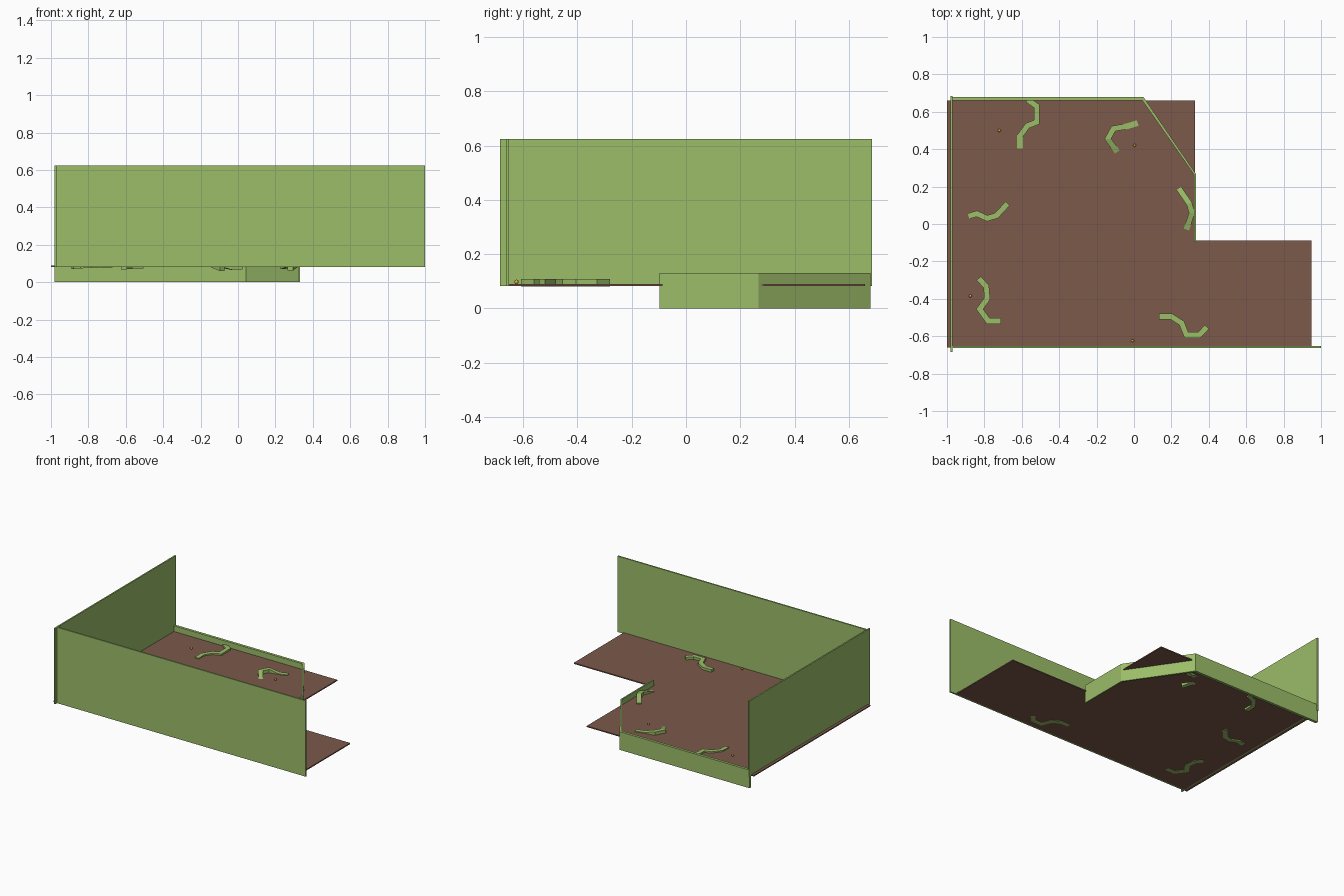
import bpy, bmesh
from mathutils import Vector

if "Cube" in bpy.data.objects:
    bpy.data.objects.remove(bpy.data.objects["Cube"])


def material(name, rgb):
    m = bpy.data.materials.new(name)
    m.diffuse_color = (*rgb, 1)
    m.use_nodes = True
    m.node_tree.nodes["Principled BSDF"].inputs["Base Color"].default_value = m.diffuse_color
    return m


GREEN = material("green", (0.33, 0.51, 0.14))
BROWN = material("brown", (0.20, 0.10, 0.07))
ORANGE = material("orange", (0.80, 0.40, 0.05))


def finish(name, bm, mat):
    bmesh.ops.recalc_face_normals(bm, faces=bm.faces)
    me = bpy.data.meshes.new(name)
    bm.to_mesh(me)
    bm.free()
    me.materials.append(mat)
    ob = bpy.data.objects.new(name, me)
    bpy.context.collection.objects.link(ob)
    return ob


def slab(name, outline, z0, z1, mat):
    """Vertical extrusion of a flat outline."""
    bm = bmesh.new()
    f = bm.faces.new([bm.verts.new((x, y, z0)) for x, y in outline])
    ext = bmesh.ops.extrude_face_region(bm, geom=[f])["geom"]
    top = [v for v in ext if isinstance(v, bmesh.types.BMVert)]
    bmesh.ops.translate(bm, verts=top, vec=(0, 0, z1 - z0))
    return finish(name, bm, mat)


def rect(x0, x1, y0, y1):
    return [(x0, y0), (x1, y0), (x1, y1), (x0, y1)]


def ribbon(name, path, width, height, mat):
    """Square-section strip swept along (x, y, base z) points with mitred bends."""
    pts = [Vector(p) for p in path]
    bm = bmesh.new()
    rings = []
    for i, p in enumerate(pts):
        dirs = []
        if i > 0:
            dirs.append((p - pts[i - 1]).to_2d().normalized())
        if i < len(pts) - 1:
            dirs.append((pts[i + 1] - p).to_2d().normalized())
        t = sum(dirs, Vector((0, 0))).normalized()
        n = Vector((-t.y, t.x, 0)) * (width / 2 / max(t.dot(dirs[0]), 0.5))
        up = Vector((0, 0, height))
        rings.append([bm.verts.new(c) for c in (p - n, p + n, p + n + up, p - n + up)])
    for a, b in zip(rings, rings[1:]):
        for k in range(4):
            bm.faces.new((a[k], a[(k + 1) % 4], b[(k + 1) % 4], b[k]))
    bm.faces.new(rings[0])
    bm.faces.new(rings[-1])
    return finish(name, bm, mat)


# L-shaped floor
slab("floor", [(-1, -0.66), (0.95, -0.66), (0.95, -0.087), (0.325, -0.087),
               (0.325, 0.66), (-1, 0.66)], 0.082, 0.09, BROWN)

# Tall walls
slab("front_wall", rect(-0.975, 1.0, -0.663, -0.652), 0.082, 0.625, GREEN)
slab("left_wall", rect(-0.98, -0.97, -0.685, 0.685), 0.082, 0.625, GREEN)

# Low wall: back run, diagonal corner, right run
slab("low_wall", [(-0.98, 0.661), (0.044, 0.661), (0.322, 0.262), (0.322, -0.097),
                  (0.332, -0.097), (0.332, 0.267), (0.05, 0.68), (-0.98, 0.68)],
     0.0, 0.13, GREEN)

# Bent strips lying on the floor; some dip slightly through it
strips = [
    [(-.57, .665, .075), (-.52, .63, .075), (-.52, .545, .073), (-.57, .525, .072),
     (-.61, .47, .07), (-.61, .405, .068)],
    [(.02, .54, .068), (-.035, .523, .066), (-.11, .51, .085), (-.14, .455, .085),
     (-.085, .38, .06)],
    [(.24, .19, .07), (.295, .11, .09), (.31, .06, .085), (.28, -.03, .063)],
    [(-.885, .042, .07), (-.84, .055, .074), (-.785, .03, .076), (-.735, .045, .078),
     (-.675, .11, .08)],
    [(-.83, -.29, .08), (-.79, -.335, .08), (-.785, -.4, .08), (-.825, -.455, .08),
     (-.78, -.518, .08), (-.71, -.518, .08)],
    [(.135, -.495, .08), (.2, -.495, .08), (.255, -.53, .08), (.28, -.593, .08),
     (.35, -.593, .08), (.39, -.55, .08)],
]
for i, path in enumerate(strips):
    ribbon(f"bent_strip_{i + 1}", path, 0.031, 0.028, GREEN)

# Small orange markers
for i, (x, y) in enumerate([(-.72, .5), (.003, .42), (-.875, -.385), (-.008, -.624)]):
    bm = bmesh.new()
    bmesh.ops.create_uvsphere(bm, u_segments=10, v_segments=6, radius=0.008)
    bmesh.ops.translate(bm, verts=bm.verts, vec=(x, y, 0.098))
    finish(f"marker_{i + 1}", bm, ORANGE)
